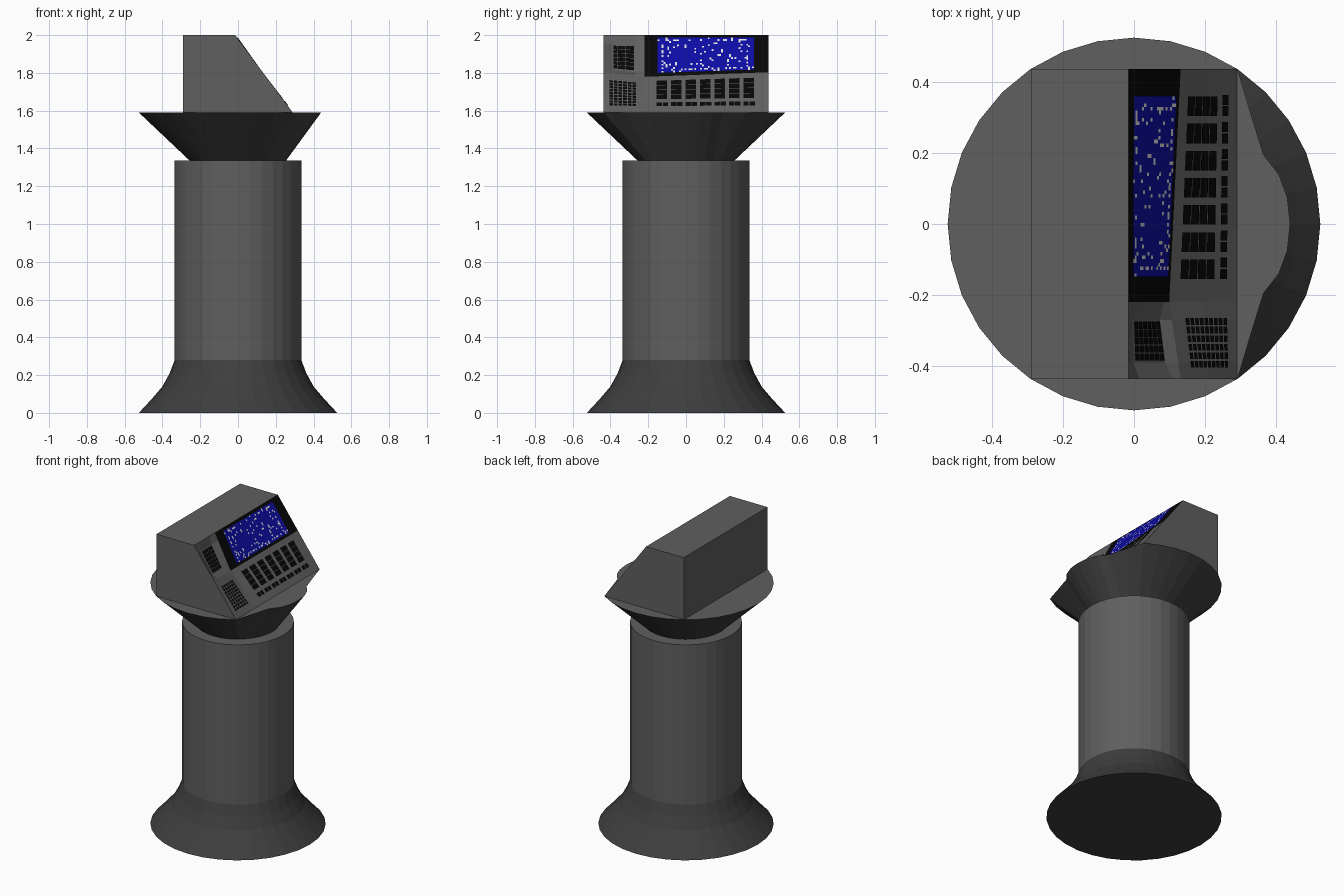
import bpy, bmesh, math, random
from mathutils import Vector

if "Cube" in bpy.data.objects:
    bpy.data.objects.remove(bpy.data.objects["Cube"])
random.seed(4)


def mat(name, r, g, b):
    m = bpy.data.materials.new(name)
    m.diffuse_color = (r, g, b, 1)
    m.use_nodes = True
    m.node_tree.nodes["Principled BSDF"].inputs["Base Color"].default_value = m.diffuse_color
    return m


GREY = mat("grey_metal", 0.115, 0.115, 0.115)
DARK = mat("dark_metal", 0.048, 0.048, 0.048)
BLACK = mat("black_plastic", 0.002, 0.002, 0.002)
BLUE = mat("blue_screen", 0.004, 0.004, 0.37)
WHITE = mat("white_marks", 0.75, 0.75, 0.75)


def make(name, verts, faces, mats, idx=None, recalc=True):
    me = bpy.data.meshes.new(name)
    me.from_pydata([tuple(v) for v in verts], [], faces)
    for m in mats:
        me.materials.append(m)
    if idx:
        for p, i in zip(me.polygons, idx):
            p.material_index = i
    if recalc:
        bm = bmesh.new()
        bm.from_mesh(me)
        bmesh.ops.recalc_face_normals(bm, faces=bm.faces)
        bm.to_mesh(me)
        bm.free()
    ob = bpy.data.objects.new(name, me)
    bpy.context.collection.objects.link(ob)
    return ob


N = 32


def ring(r, z):
    return [Vector((r * math.cos(2 * math.pi * i / N), r * math.sin(2 * math.pi * i / N), z))
            for i in range(N)]


def loft(name, rings, mats, top_index=0):
    verts = [v for r in rings for v in r]
    faces, idx = [], []
    for k in range(len(rings) - 1):
        for i in range(N):
            j = (i + 1) % N
            faces.append((k * N + i, k * N + j, (k + 1) * N + j, (k + 1) * N + i))
            idx.append(0)
    faces.append(tuple(reversed(range(N))))
    faces.append(tuple(range((len(rings) - 1) * N, len(rings) * N)))
    idx += [0, top_index]
    return make(name, verts, faces, mats, idx)


# flared foot and column
loft("flared_base", [ring(r, z) for r, z in
                     ((0.525, 0), (0.46, 0.07), (0.40, 0.14), (0.362, 0.21), (0.335, 0.28))], [DARK])
loft("column", [ring(0.335, 0.27), ring(0.335, 1.335)], [GREY])

# funnel under the console, its rim pulled in below the sloped side
rim = ring(0.525, 1.59)
cut = [(0.44, 0), (0.432, 0.075), (0.408, 0.14), (0.365, 0.195), (0.328, 0.315)]
for i, (x, y) in enumerate(cut):
    rim[i] = Vector((x, y, 1.59))
    rim[-i] = Vector((x, -y, 1.59))
loft("funnel", [ring(0.25, 1.33), rim], [DARK, GREY], 1)

# console housing, open on the sloped side
W, XB, XT, XF, Z0, Z1 = 0.437, -0.29, -0.015, 0.29, 1.59, 2.0
prof = [(XB, Z0), (XF, Z0), (XT, Z1), (XB, Z1)]
verts = [(x, s * W, z) for s in (-1, 1) for x, z in prof]
make("console_housing", verts,
     [(0, 1, 2, 3), (7, 6, 5, 4), (4, 5, 1, 0), (3, 2, 6, 7), (0, 3, 7, 4)], [GREY], recalc=False)

# sloped control face: dips to a low point where its four panels meet
YM, TM = -0.22, 0.48
NORMAL = Vector((Z1 - Z0, 0, XF - XT)).normalized()


def slope(y, t, lift=0.0):
    f = (y + W) / (YM + W) if y < YM else (W - y) / (W - YM)
    g = t / TM if t < TM else (1 - t) / (1 - TM)
    d = 0.04 * f * g
    if y < YM and t < TM:  # sunken pit
        d += 0.02 * max(0, min(1, (y + W) / 0.047, (YM - y) / 0.05, t / 0.1, (TM - t) / 0.07))
    return Vector((XT + (XF - XT) * t, y, Z1 + (Z0 - Z1) * t)) + NORMAL * (lift - d)


ys = [-W, -0.39, -0.27] + [YM + (W - YM) * i / 6 for i in range(7)]
ts = [0, 0.1, 0.41, TM, 0.74, 1]
nt = len(ts)
faces, idx = [], []
for a in range(len(ys) - 1):
    for b in range(nt - 1):
        faces.append((a * nt + b, a * nt + b + 1, (a + 1) * nt + b + 1, (a + 1) * nt + b))
        idx.append(1 if a >= 3 and b < 3 else 0)
make("control_face", [slope(y, t) for y in ys for t in ts], faces, [GREY, BLACK], idx, False)


def plates(name, cells, mats, lift=0.004):
    """Thin quads lying on the control face: (y0, y1, t0, t1, material)."""
    v, f, ix = [], [], []
    for y0, y1, t0, t1, m in cells:
        n = len(v)
        v += [slope(y0, t0, lift), slope(y0, t1, lift), slope(y1, t1, lift), slope(y1, t0, lift)]
        f.append((n, n + 1, n + 2, n + 3))
        ix.append(m)
    make(name, v, f, mats, ix, False)


def grid(y0, y1, t0, t1, ny, nt, gap, rule=lambda a, b: 0):
    dy, dt = (y1 - y0) / ny, (t1 - t0) / nt
    return [(y0 + dy * a, y0 + dy * (a + 1 - gap), t0 + dt * b, t0 + dt * (b + 1 - gap), rule(a, b))
            for a in range(ny) for b in range(nt)]


# screen with scattered pale marks, denser toward its edges
def mark(a, b):
    edge = b in (1, 18) or a in (2, 46)
    return 1 if random.random() < (0.4 if edge else 0.06) else 0


plates("screen", grid(-0.15, 0.36, 0.035, 0.445, 50, 20, 0, mark), [BLUE, WHITE])

# button rows, keypad and speaker
keys = []
for c in range(7):
    y = -0.155 + c * 0.0765
    keys += grid(y, y + 0.06, 0.55, 0.82, 1, 4, 0.08)
    keys += grid(y, y + 0.064, 0.86, 0.92, 2, 1, 0.12)
plates("button_rows", keys, [BLACK])
plates("keypad", grid(-0.405, -0.26, 0.58, 0.92, 6, 9, 0.22), [BLACK])
plates("speaker", grid(-0.385, -0.273, 0.11, 0.4, 5, 6, 0.1), [BLACK])
